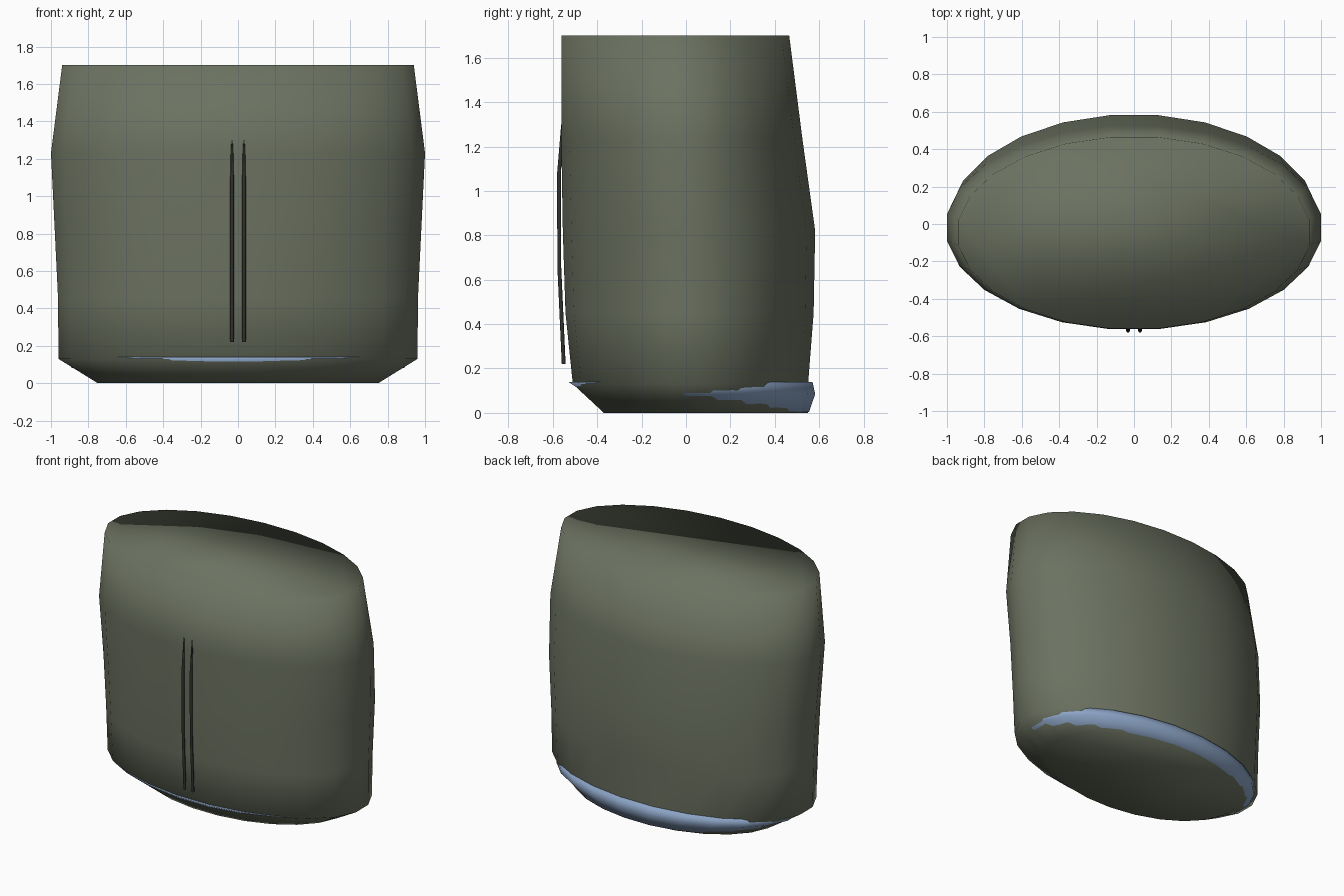
import bpy, bmesh, math

if "Cube" in bpy.data.objects:
    bpy.data.objects.remove(bpy.data.objects["Cube"])

SIDES = 24


def material(name, color):
    m = bpy.data.materials.new(name)
    m.diffuse_color = (*color, 1)
    m.use_nodes = True
    m.node_tree.nodes["Principled BSDF"].inputs["Base Color"].default_value = m.diffuse_color
    return m


olive = material("olive", (0.15, 0.17, 0.12))
blue = material("pale_blue", (0.26, 0.37, 0.56))
dark = material("charcoal", (0.03, 0.03, 0.025))


def loft(name, rings, mat):
    """Closed elliptical loft; each ring is (z, half width, front y, back y)."""
    bm = bmesh.new()
    loops = []
    for z, rx, front, back in rings:
        cy, ry = (front + back) / 2, (back - front) / 2
        # half-step offset puts a flat edge at the front, back and sides
        angles = [2 * math.pi * (i + 0.5) / SIDES for i in range(SIDES)]
        k = 1 / math.cos(math.pi / SIDES)
        loops.append([bm.verts.new((k * rx * math.cos(a), cy + k * ry * math.sin(a), z))
                      for a in angles])
    for lo, hi in zip(loops, loops[1:]):
        for i in range(SIDES):
            j = (i + 1) % SIDES
            bm.faces.new((lo[i], lo[j], hi[j], hi[i]))
    bm.faces.new(loops[0][::-1])
    bm.faces.new(loops[-1])
    for f in bm.faces:
        f.smooth = True
    mesh = bpy.data.meshes.new(name)
    bm.to_mesh(mesh)
    bm.free()
    mesh.materials.append(mat)
    obj = bpy.data.objects.new(name, mesh)
    bpy.context.collection.objects.link(obj)
    return obj


# Main oval body with a chamfered lower front and tapered upper end
loft("body", [
    (0.00, 0.75, -0.37, 0.55),
    (0.13, 0.96, -0.51, 0.55),
    (0.45, 0.962, -0.543, 0.575),
    (0.82, 0.98, -0.555, 0.582),
    (1.23, 1.00, -0.562, 0.525),
    (1.70, 0.94, -0.56, 0.465),
], olive)

# Base trim band showing around the back and just under the front edge
loft("base_trim", [
    (0.005, 0.72, -0.355, 0.555),
    (0.085, 0.892, -0.45, 0.582),
    (0.14, 0.93, -0.53, 0.57),
], blue)

# Pair of thin bowed rods down the front
path = [(-0.551, 0.22), (-0.571, 0.66), (-0.572, 1.08), (-0.558, 1.30)]
radii = [1, 1, 1, 0.5]
for side, label in ((-1, "left"), (1, "right")):
    curve = bpy.data.curves.new("front_rod_" + label, 'CURVE')
    curve.dimensions = '3D'
    curve.bevel_depth = 0.01
    curve.bevel_resolution = 1
    curve.use_fill_caps = True
    spline = curve.splines.new('POLY')
    spline.points.add(len(path) - 1)
    for p, (y, z), r in zip(spline.points, path, radii):
        p.co = (side * 0.032, y, z, 1)
        p.radius = r
    curve.materials.append(dark)
    rod = bpy.data.objects.new("front_rod_" + label, curve)
    bpy.context.collection.objects.link(rod)
